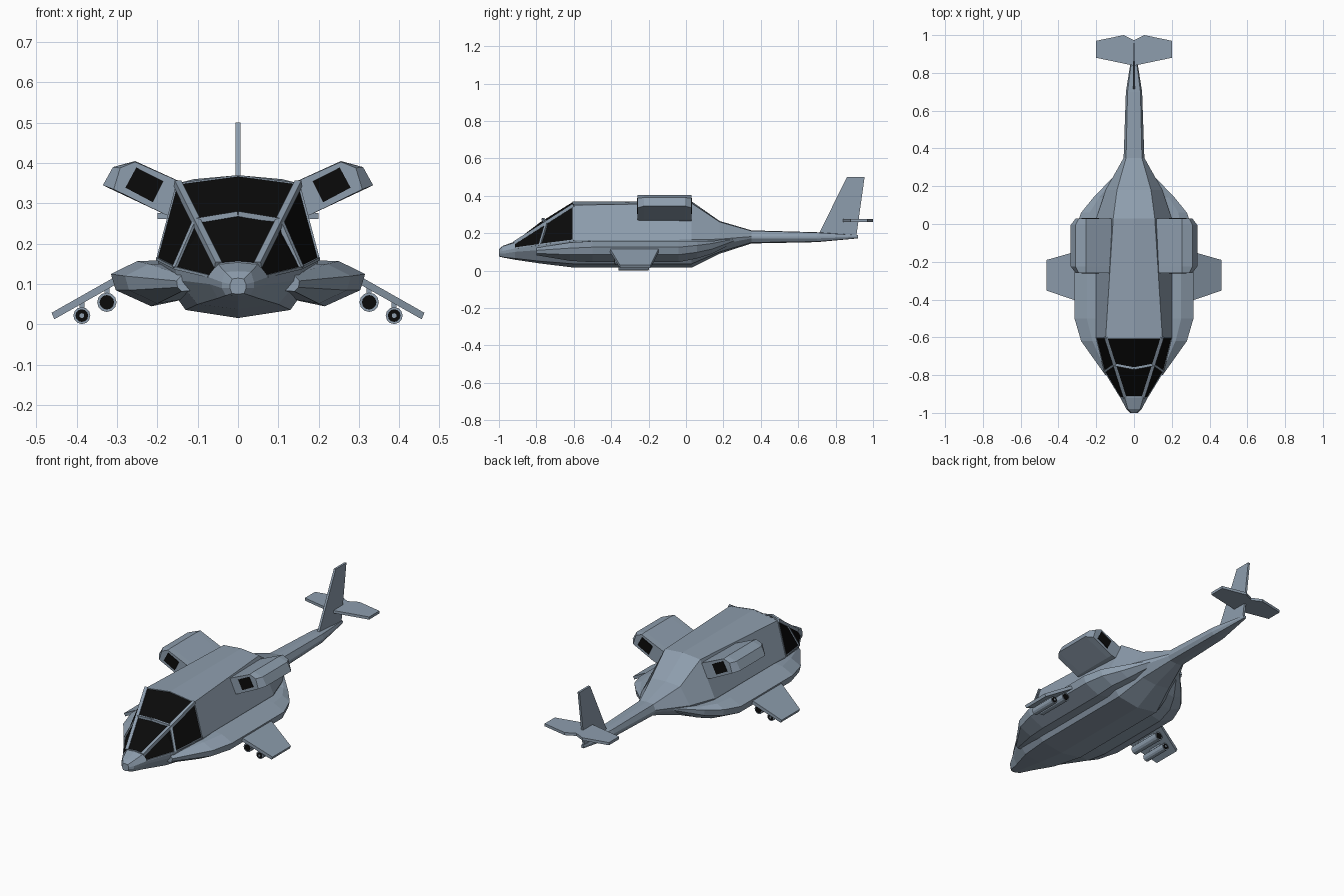
import bpy, bmesh, math
from mathutils import Vector


def material(name, rgb):
    m = bpy.data.materials.new(name)
    m.diffuse_color = (*rgb, 1)
    return m


HULL = material("blue grey hull", (0.27, 0.34, 0.42))
BLACK = material("black glass", (0.003, 0.003, 0.003))


def loft(name, rings, mats=(HULL,), mirror=False):
    """Skin a list of closed rings of 3D points, capped at both ends."""
    bm = bmesh.new()
    vs = [[bm.verts.new(p) for p in r] for r in rings]
    n = len(rings[0])
    for a, b in zip(vs, vs[1:]):
        for i in range(n):
            j = (i + 1) % n
            bm.faces.new((a[i], a[j], b[j], b[i]))
    bm.faces.new(vs[0])
    bm.faces.new(vs[-1])
    bmesh.ops.recalc_face_normals(bm, faces=bm.faces)
    me = bpy.data.meshes.new(name)
    bm.to_mesh(me)
    bm.free()
    for m in mats:
        me.materials.append(m)
    ob = bpy.data.objects.new(name, me)
    bpy.context.collection.objects.link(ob)
    if mirror:
        ob.modifiers.new("mirror", 'MIRROR')
    return ob


def xz_ring(y, pts):
    return [(x, y, z) for x, z in pts]


def bar(name, a, b, w=0.013, mirror=True):
    """Square bar between two points."""
    a, b = Vector(a), Vector(b)
    q = (b - a).to_track_quat('Y', 'Z')
    h = w / 2
    corners = [q @ Vector(c) for c in ((-h, 0, -h), (h, 0, -h), (h, 0, h), (-h, 0, h))]
    return loft(name, [[a + c for c in corners], [b + c for c in corners]], mirror=mirror)


def rod(name, x, z, r, y0, y1, mat=HULL, sides=12):
    ring = [(x + r * math.cos(2 * math.pi * i / sides),
             z + r * math.sin(2 * math.pi * i / sides)) for i in range(sides)]
    return loft(name, [xz_ring(y0, ring), xz_ring(y1, ring)], (mat,), True)


# Fuselage: half sections (roof, shoulder, waist, chine, belly corner, keel)
stations = [
    (-1.00, [(0, .115), (.014, .113), (.02, .10), (.02, .09), (.015, .077), (0, .075)]),
    (-.98, [(0, .132), (.032, .13), (.04, .105), (.04, .09), (.03, .072), (0, .07)]),
    (-.915, [(0, .155), (.05, .15), (.075, .118), (.07, .10), (.05, .065), (0, .058)]),
    (-.78, [(0, .258), (.093, .236), (.155, .14), (.15, .11), (.10, .05), (0, .038)]),
    (-.60, [(0, .37), (.15, .35), (.20, .163), (.19, .12), (.13, .036), (0, .016)]),
    (.03, [(0, .37), (.11, .36), (.20, .165), (.19, .12), (.13, .036), (0, .016)]),
    (.18, [(0, .265), (.09, .26), (.15, .168), (.14, .14), (.09, .10), (0, .09)]),
    (.35, [(0, .215), (.042, .212), (.055, .182), (.055, .172), (.04, .15), (0, .145)]),
    (.70, [(0, .205), (.034, .203), (.043, .182), (.043, .172), (.032, .155), (0, .152)]),
    (.92, [(0, .19), (.006, .189), (.008, .184), (.008, .18), (.006, .173), (0, .172)]),
]
rings = [xz_ring(y, h + [(-x, z) for x, z in h[-2:0:-1]]) for y, h in stations]
body = loft("fuselage", rings, (HULL, BLACK))
for f in body.data.polygons:      # canopy glass: upper faces between nose and roof
    if -.9 < f.center.y < -.62 and f.center.z > .145:
        f.material_index = 1

# Canopy frame
bar("windscreen_pillar", (.049, -.917, .148), (.15, -.6, .35), .017)
bar("windscreen_crossbar", (0, -.765, .274), (.104, -.745, .257))
bar("side_window_bar", (.104, -.745, .257), (.155, -.78, .14))
bar("front_sill", (.072, -.915, .12), (.155, -.78, .14), .007)
bar("rear_sill", (.155, -.78, .14), (.2, -.6, .163), .007)
bar("windscreen_base", (0, -.915, .154), (.05, -.915, .149), .007)
bar("roof_arch", (0, -.602, .367), (.15, -.602, .347), .007)
bar("side_arch", (.15, -.602, .348), (.199, -.602, .163), .007)

# Side sponsons
full = [(.16, .16), (.25, .157), (.315, .125), (.303, .085), (.215, .045), (.12, .065)]
sponson = [
    (-.80, [(.12, .122), (.14, .122), (.152, .108), (.15, .092), (.14, .082), (.10, .085)]),
    (-.62, [(.16, .15), (.22, .15), (.28, .12), (.27, .085), (.20, .052), (.12, .065)]),
    (-.50, full),
    (-.04, full),
    (.06, [(.15, .158), (.235, .157), (.28, .135), (.27, .098), (.20, .065), (.12, .08)]),
    (.14, [(.12, .158), (.185, .157), (.215, .145), (.21, .115), (.16, .09), (.10, .10)]),
    (.26, [(.05, .175), (.085, .175), (.10, .17), (.10, .16), (.08, .15), (.05, .155)]),
]
loft("sponson", [xz_ring(y, p) for y, p in sponson], mirror=True)

# Engine nacelles with chamfered outer ends
wide = [(.09, .33), (.255, .405), (.31, .39), (.335, .345), (.18, .272), (.09, .25)]
tight = [(.09, .33), (.255, .403), (.292, .388), (.308, .335), (.18, .272), (.09, .25)]
loft("engine_nacelle", [xz_ring(-.26, tight), xz_ring(-.225, wide),
                        xz_ring(-.005, wide), xz_ring(.03, tight)], mirror=True)
port = [(.252, .389), (.185, .355), (.211, .303), (.279, .339)]
for name, y in (("engine_intake", -.263), ("engine_exhaust", .028)):
    loft(name, [xz_ring(y, port), xz_ring(y + .005, port)], (BLACK,), True)

# Stub wings
loft("stub_wing", [
    [(.25, -.425, .149), (.25, -.13, .149), (.25, -.13, .129), (.25, -.425, .129)],
    [(.462, -.353, .029), (.462, -.19, .029), (.455, -.19, .013), (.455, -.353, .013)],
], mirror=True)

# Weapon pods with black ends, hung from short pylons
for name, x, z, r, y0, y1 in (("inner_pod", .325, .055, .024, -.38, -.18),
                              ("outer_pod", .387, .022, .021, -.36, -.20)):
    rod(name, x, z, r, y0, y1)
    rod(name + "_black_ends", x, z, r * .75, y0 - .002, y1 + .002, BLACK)
    loft(name + "_pylon", [[(x - .006, y0 + .04, h), (x + .006, y0 + .04, h),
                            (x + .006, y1 - .04, h), (x - .006, y1 - .04, h)]
                           for h in (z, z + r + .02)], mirror=True)
rod("outer_pod_core", .387, .022, .006, -.364, -.196)

# Tail fin
fin = [(.71, .195), (.86, .5), (.955, .5), (.91, .18)]
loft("tail_fin", [[(x, y, z) for y, z in fin] for x in (-.006, .006)])

# Tailplane
half = [(.2, .88), (.2, .97), (.055, 1.0)]
plan = [(0, .838)] + half + [(0, .973)] + [(-x, y) for x, y in half[::-1]]
loft("tailplane", [[(x, y, z) for x, y in plan] for z in (.261, .276)])
